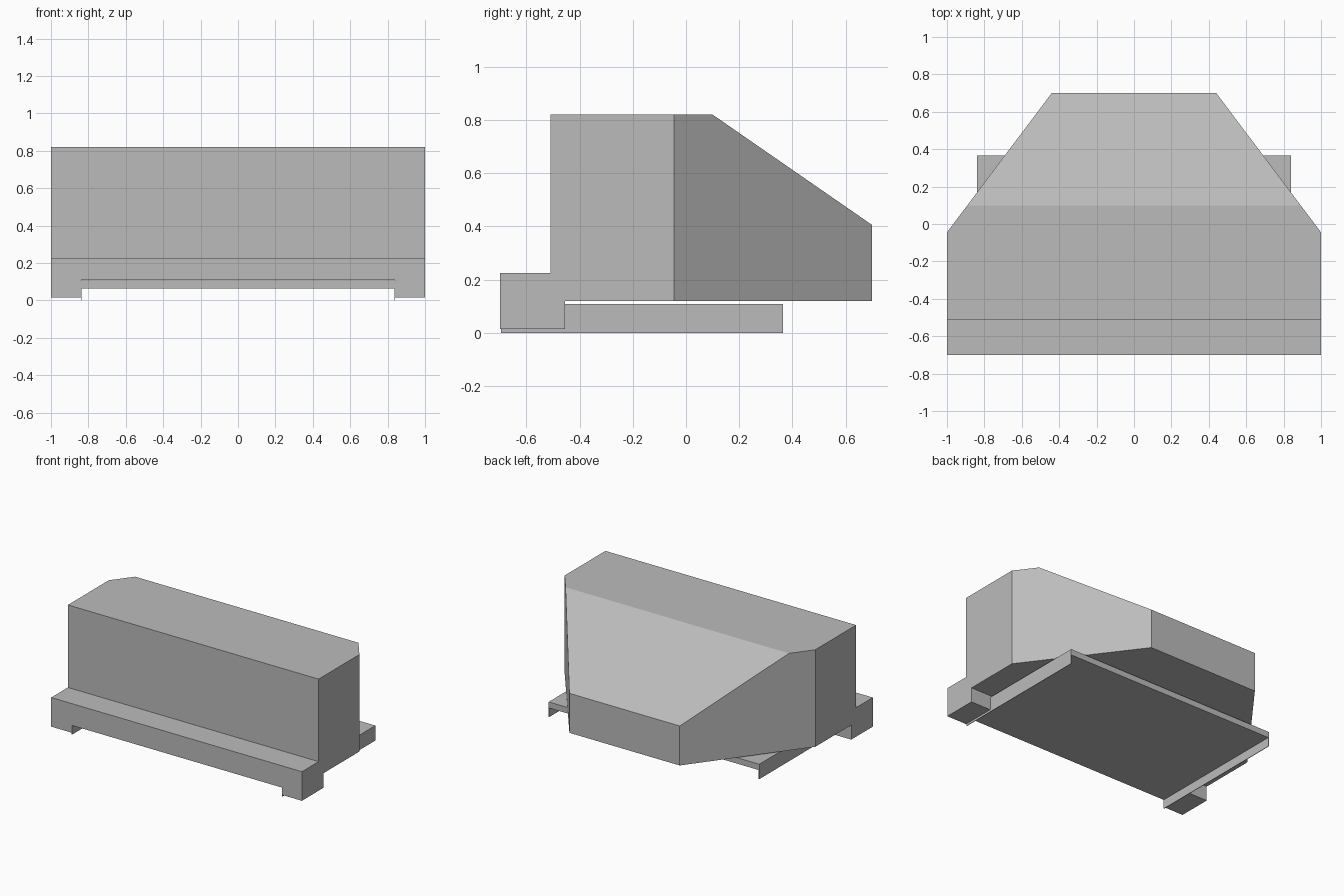
import bpy, bmesh
from mathutils import Vector

if "Cube" in bpy.data.objects:
    bpy.data.objects.remove(bpy.data.objects["Cube"], do_unlink=True)

COLOR = (0.5, 0.5, 0.5, 1)
grey = bpy.data.materials.new("plain_grey")
grey.use_nodes = True
grey.diffuse_color = COLOR
grey.node_tree.nodes["Principled BSDF"].inputs["Base Color"].default_value = COLOR


def finish(bm, name):
    bmesh.ops.recalc_face_normals(bm, faces=bm.faces)
    mesh = bpy.data.meshes.new(name)
    bm.to_mesh(mesh)
    bm.free()
    mesh.materials.append(grey)
    obj = bpy.data.objects.new(name, mesh)
    bpy.context.collection.objects.link(obj)
    return obj


def extrude_profile(points, offset):
    """Closed flat profile swept along an offset vector."""
    bm = bmesh.new()
    face = bm.faces.new([bm.verts.new(p) for p in points])
    swept = bmesh.ops.extrude_face_region(bm, geom=[face])
    verts = [v for v in swept["geom"] if isinstance(v, bmesh.types.BMVert)]
    bmesh.ops.translate(bm, verts=verts, vec=offset)
    return bm


# Housing: side profile swept across the width, rear corners sliced off
side = [(-0.51, 0.12), (-0.51, 0.82), (0.1, 0.82), (0.7, 0.405), (0.7, 0.12)]
bm = extrude_profile([(-1, y, z) for y, z in side], (2, 0, 0))
for s in (-1, 1):
    cut = bmesh.ops.bisect_plane(
        bm, geom=bm.verts[:] + bm.edges[:] + bm.faces[:],
        plane_co=(s, -0.045, 0), plane_no=Vector((s * 0.745, 0.56, 0)),
        clear_outer=True)
    rim = [e for e in cut["geom_cut"] if isinstance(e, bmesh.types.BMEdge)]
    bmesh.ops.holes_fill(bm, edges=rim, sides=0)
finish(bm, "housing")

# Front sill: bridge-shaped front profile swept backwards
half = [(0.84, 0.11), (0.84, 0.015), (1, 0.015), (1, 0.225)]
outline = half + [(-x, z) for x, z in reversed(half)]
finish(extrude_profile([(x, -0.7, z) for x, z in outline], (0, 0.245, 0)), "front_sill")

# Tray: flat slab with thin side flanges reaching the ground
w, t, top, under = 0.84, 0.004, 0.108, 0.065
half = [(w, top), (w, 0), (w - t, 0), (w - t, under)]
outline = half + [(-x, z) for x, z in reversed(half)]
finish(extrude_profile([(x, -0.695, z) for x, z in outline], (0, 1.06, 0)), "base_tray")
